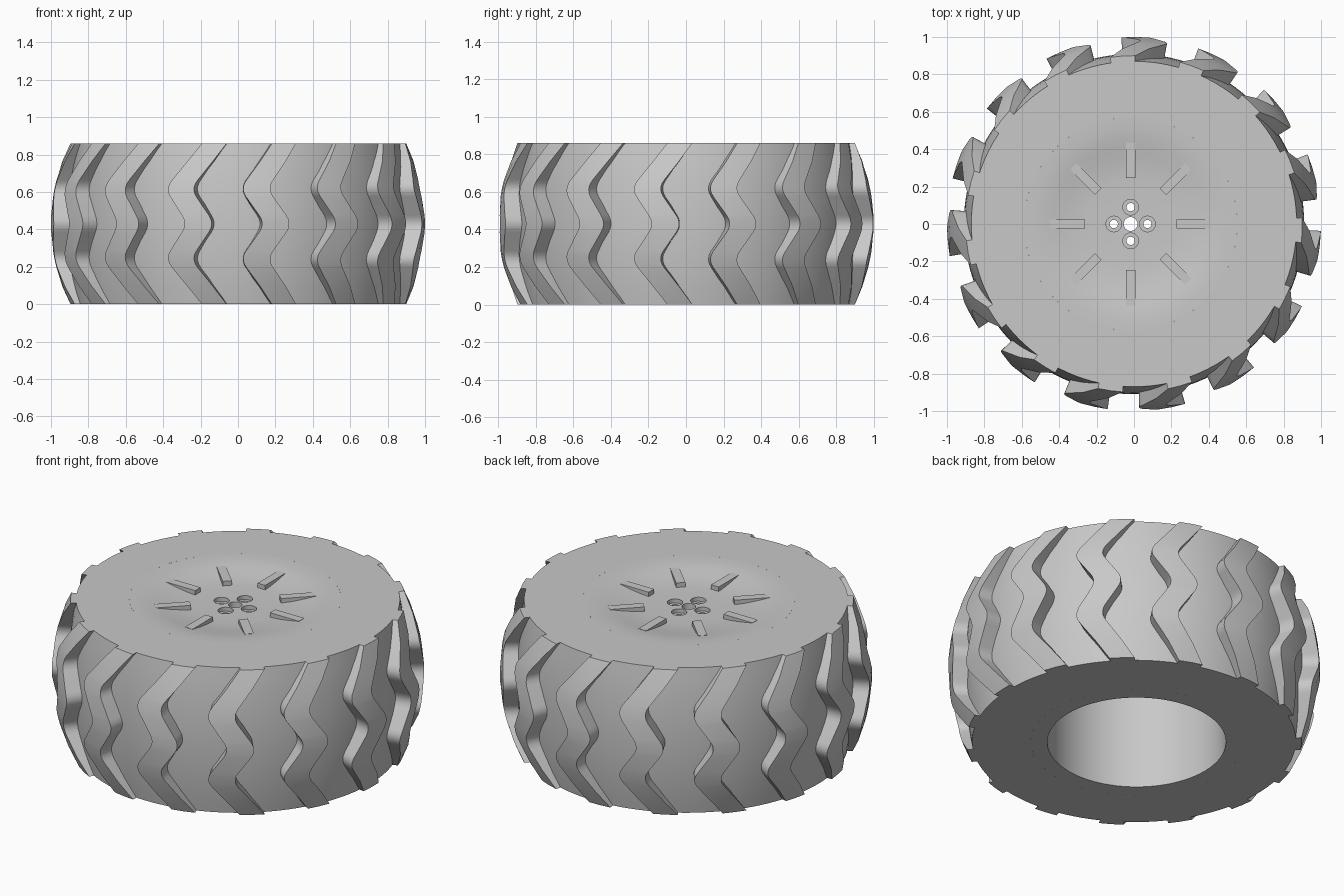
import bpy, bmesh, math
from mathutils import Matrix, Vector

HEIGHT = 0.86
MID = HEIGHT / 2
HUB_X = -0.018      # the rim sits slightly off the tyre axis
LUGS = 15

cube = bpy.data.objects.get("Cube")
if cube:
    bpy.data.objects.remove(cube)

grey = bpy.data.materials.new("light_grey")
grey.use_nodes = True
colour = (0.58, 0.58, 0.58, 1)
grey.diffuse_color = colour
grey.node_tree.nodes["Principled BSDF"].inputs["Base Color"].default_value = colour


def make_object(name, bm, smooth=True):
    bmesh.ops.recalc_face_normals(bm, faces=bm.faces)
    mesh = bpy.data.meshes.new(name)
    bm.to_mesh(mesh)
    bm.free()
    mesh.materials.append(grey)
    obj = bpy.data.objects.new(name, mesh)
    bpy.context.collection.objects.link(obj)
    bpy.ops.object.select_all(action='DESELECT')
    obj.select_set(True)
    bpy.context.view_layer.objects.active = obj
    if smooth:
        bpy.ops.object.shade_smooth_by_angle(angle=math.radians(30))
    return obj


def bridge(bm, rings, close_rings):
    """Skin a list of closed vertex rings; optionally join last to first."""
    pairs = list(zip(rings, rings[1:]))
    if close_rings:
        pairs.append((rings[-1], rings[0]))
    for a, b in pairs:
        n = len(a)
        for i in range(n):
            j = (i + 1) % n
            bm.faces.new((a[i], a[j], b[j], b[i]))


def lathe(name, profile, steps):
    """Spin a closed profile of (radius, z, axis x)."""
    bm = bmesh.new()
    rings = []
    for r, z, cx in profile:
        rings.append([bm.verts.new((cx + r * math.cos(2 * math.pi * i / steps),
                                    r * math.sin(2 * math.pi * i / steps), z))
                      for i in range(steps)])
    bridge(bm, rings, True)
    return make_object(name, bm)


def bulge(z, middle, end):
    return middle - (middle - end) * ((z - MID) / MID) ** 2


# Tyre carcass with a bulging outer wall
wall = [(bulge(HEIGHT * i / 12, 0.91, 0.87), HEIGHT * i / 12, 0) for i in range(13)]
lathe("tyre", wall + [(0.57, HEIGHT, HUB_X), (0.57, 0, HUB_X)], 120)

# Rim with a shallow dished face, open at the back
dish = [(0.57, 0.86), (0.52, 0.859), (0.47, 0.855), (0.42, 0.847), (0.36, 0.836),
        (0.30, 0.828), (0.24, 0.824), (0.037, 0.823)]
back = [(0.037, 0.76), (0.48, 0.76), (0.48, 0), (0.57, 0)]
rim = lathe("rim", [(r, z, HUB_X) for r, z in dish + back], 96)

# Counterbored bolt holes
bm = bmesh.new()
for k in range(4):
    a = k * math.pi / 2
    spot = Vector((HUB_X + 0.09 * math.cos(a), 0.09 * math.sin(a), 0))
    profile = [(0.022, 0.7), (0.022, 0.8), (0.042, 0.8), (0.042, 0.9)]
    rings = [[bm.verts.new(spot + Vector((r * math.cos(math.pi * i / 12),
                                          r * math.sin(math.pi * i / 12), z)))
              for i in range(24)] for r, z in profile]
    bridge(bm, rings, False)
    bm.faces.new(rings[0])
    bm.faces.new(rings[-1])
cutter = make_object("bolt_hole_cutter", bm, False)
cutter.hide_render = True
cut = rim.modifiers.new("bolt_holes", 'BOOLEAN')
cut.operation = 'DIFFERENCE'
cut.solver = 'EXACT'
cut.object = cutter
bpy.context.view_layer.objects.active = rim
bpy.ops.object.modifier_apply(modifier=cut.name)
bpy.data.objects.remove(cutter)

# Eight raised spokes, level on top while the dish falls away below
bm = bmesh.new()
for k in range(8):
    turn = Matrix.Translation((HUB_X, 0, 0)) @ Matrix.Rotation(k * math.pi / 4, 4, 'Z')
    box = Matrix.Translation((0.34, 0, 0.826)) @ Matrix.Diagonal((0.19, 0.05, 0.05, 1))
    bmesh.ops.create_cube(bm, size=1, matrix=turn @ box)
make_object("spokes", bm, False)

# Zigzag centre line of a lug: (z, angle in degrees) with rounded corners
corners = [Vector(p) for p in ((0, 11), (0.24, 0), (MID, 7.7), (0.62, 0), (HEIGHT, 11))]
path = [corners[0], corners[0].lerp(corners[1], 0.4)]
for before, here, after in zip(corners, corners[1:], corners[2:]):
    a = here + (before - here) * (0.045 / abs(before.x - here.x))
    b = here + (after - here) * (0.045 / abs(after.x - here.x))
    for i in range(6):
        t = i / 5
        path.append(a.lerp(here, t).lerp(here.lerp(b, t), t))
path += [corners[-1].lerp(corners[-2], 0.4), corners[-1]]

# Tread lugs around the tyre
bm = bmesh.new()
for k in range(LUGS):
    start = -109.1 + k * 360 / LUGS
    rings = []
    for z, shift in path:
        ring = []
        outer = bulge(z, 1.0, 0.9)
        for r, offsets in ((outer, (-4.25, 0, 4.25)), (0.84, (4.25, 0, -4.25))):
            for offset in offsets:
                a = math.radians(start + shift + offset)
                ring.append(bm.verts.new((r * math.cos(a), r * math.sin(a), z)))
        rings.append(ring)
    bridge(bm, rings, False)
    bm.faces.new(rings[0])
    bm.faces.new(rings[-1])
make_object("tread_lugs", bm)
